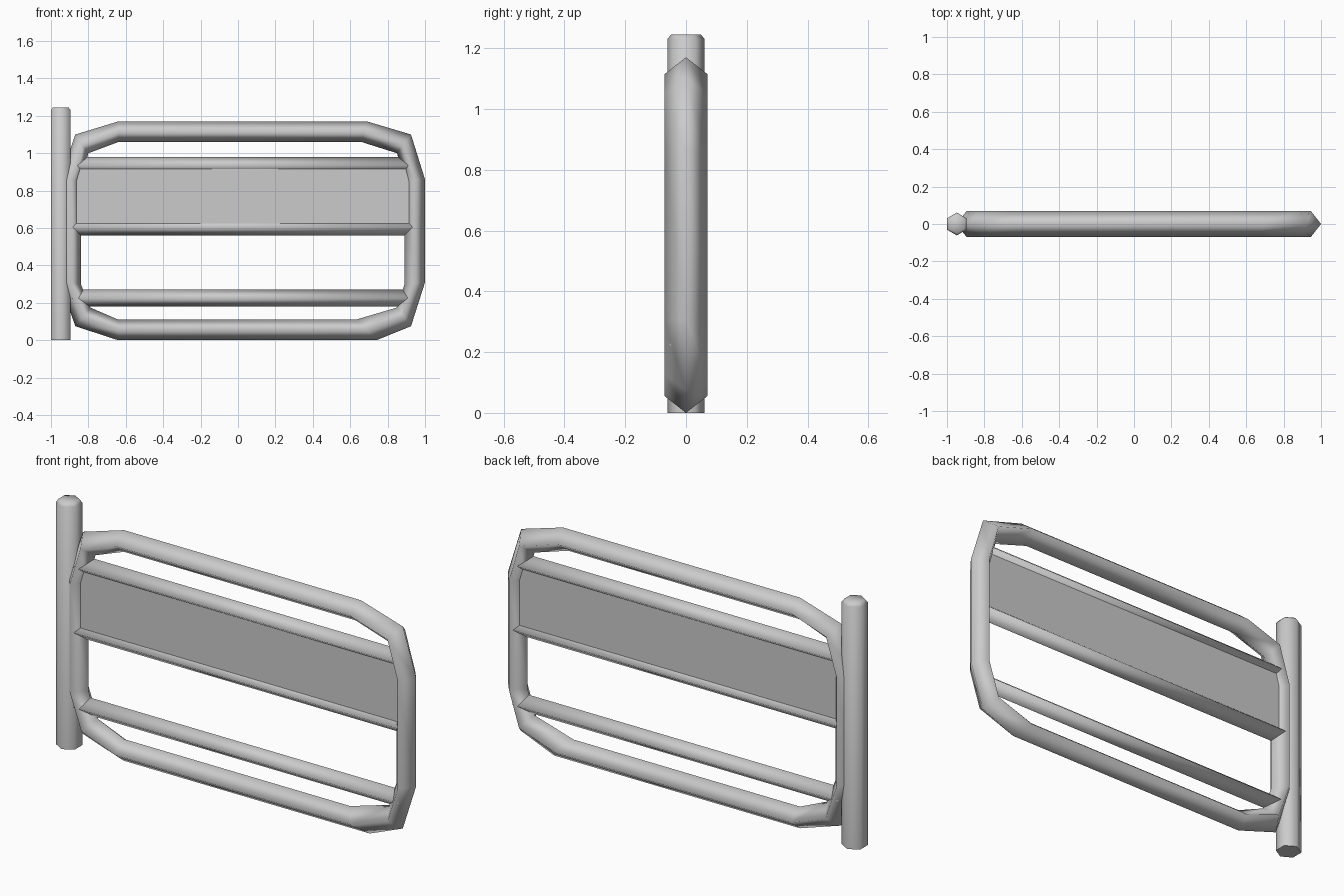
import bpy, bmesh, math

if "Cube" in bpy.data.objects:
    bpy.data.objects.remove(bpy.data.objects["Cube"])


def make_object(name, rings, closed=False, angle=None):
    """Skin a list of equal cross-section rings into one smooth object."""
    bm = bmesh.new()
    loops = [[bm.verts.new(p) for p in ring] for ring in rings]
    n = len(loops[0])
    pairs = list(zip(loops, loops[1:]))
    if closed:
        pairs.append((loops[-1], loops[0]))
    for a, b in pairs:
        for i in range(n):
            j = (i + 1) % n
            bm.faces.new((a[i], a[j], b[j], b[i]))
    if not closed:
        bm.faces.new(loops[0])
        bm.faces.new(loops[-1])
    bmesh.ops.recalc_face_normals(bm, faces=bm.faces)
    mesh = bpy.data.meshes.new(name)
    bm.to_mesh(mesh)
    bm.free()
    obj = bpy.data.objects.new(name, mesh)
    bpy.context.collection.objects.link(obj)
    bpy.ops.object.select_all(action='DESELECT')
    obj.select_set(True)
    bpy.context.view_layer.objects.active = obj
    if angle is None:
        bpy.ops.object.shade_smooth()
    elif angle > 0:
        bpy.ops.object.shade_smooth_by_angle(angle=math.radians(angle))
    return obj


# Hinge post: six-sided with a chamfered top
def hexagon(scale, z):
    return [(-0.9475 + 0.0525 * scale * math.sin(i * math.pi / 3) / math.sin(math.pi / 3),
             0.061 * scale * math.cos(i * math.pi / 3), z) for i in range(6)]


make_object("hinge_post", [hexagon(1, 0), hexagon(1, 1.23), hexagon(0.8, 1.245)], angle=62)

# Gate frame: diamond-section tube swept between an outer and an inner outline
outer = [(-0.64, 1.17), (0.69, 1.17), (0.925, 1.10), (1.0, 0.86), (1.0, 0.31), (0.925, 0.075),
         (0.74, 0.0), (-0.64, 0.0), (-0.87, 0.075), (-0.95, 0.31), (-0.95, 0.86), (-0.87, 1.10)]
inner = [(-0.64, 1.06), (0.66, 1.06), (0.85, 1.0), (0.89, 0.85), (0.89, 0.30), (0.85, 0.175),
         (0.63, 0.11), (-0.64, 0.11), (-0.79, 0.175), (-0.84, 0.30), (-0.84, 0.85), (-0.80, 1.0)]
rings = []
for (ox, oz), (ix, iz) in zip(outer, inner):
    mx, mz = (ox + ix) / 2, (oz + iz) / 2
    rings.append([(ox, 0, oz), (mx, 0.07, mz), (ix, 0, iz), (mx, -0.07, mz)])
make_object("gate_frame", rings, closed=True)

# Cross rails: thinner diamond tubes ending inside the frame
for name, z in (("upper_rail", 0.935), ("middle_rail", 0.605), ("lower_rail", 0.225)):
    make_object(name, [[(x, 0, z + 0.045), (x, 0.055, z), (x, 0, z - 0.045), (x, -0.055, z)]
                       for x in (-0.885, 0.935)])

# Flat panel between the upper and middle rails
make_object("panel", [[(x, -0.03, 0.605), (x, 0.03, 0.605), (x, 0.03, 0.935), (x, -0.03, 0.935)]
                      for x in (-0.88, 0.93)], angle=0)
